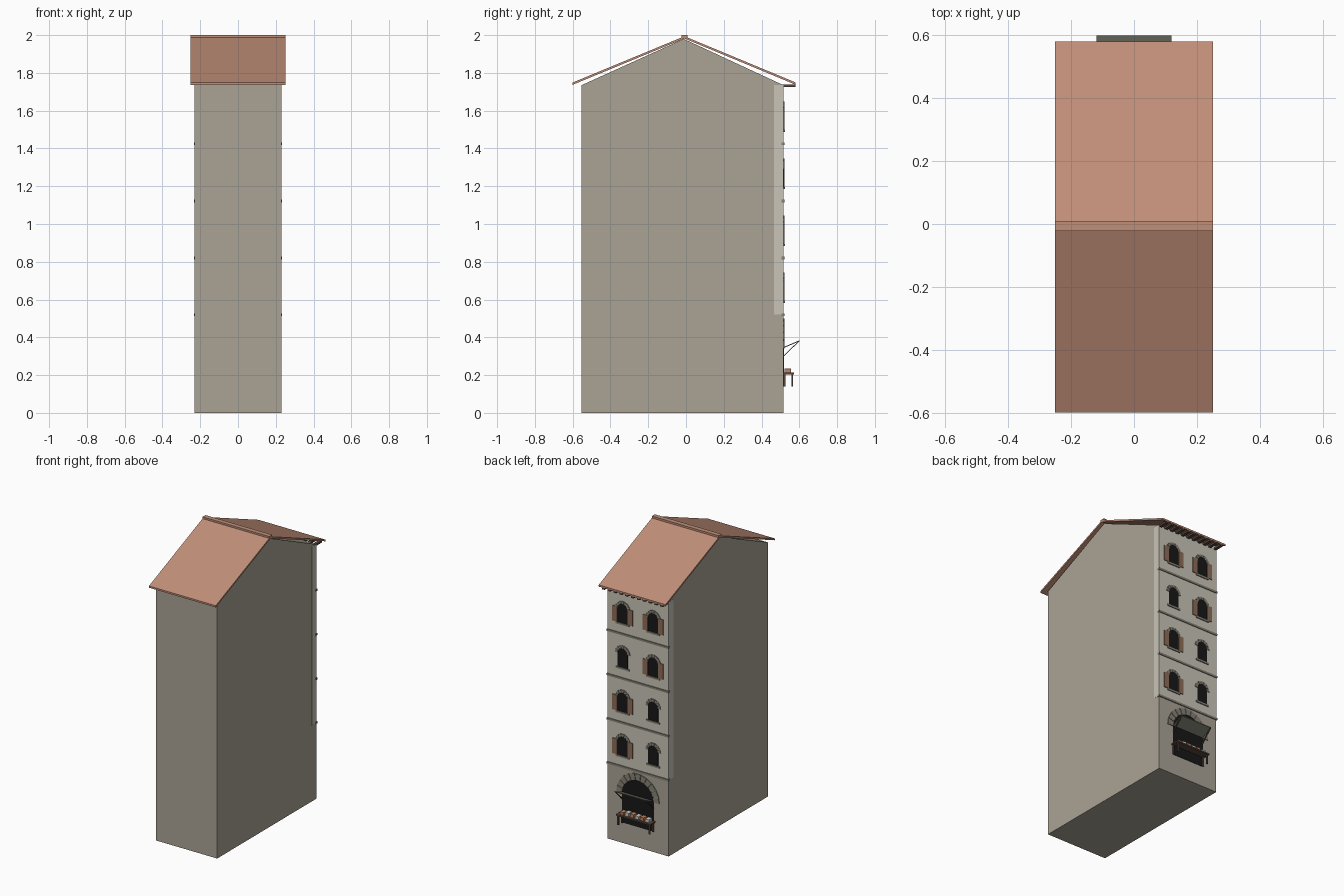
import bpy, bmesh, math, random
from mathutils import Matrix

if "Cube" in bpy.data.objects:
    bpy.data.objects.remove(bpy.data.objects["Cube"])
random.seed(3)

def mat(name, r, g, b):
    m = bpy.data.materials.new(name)
    m.diffuse_color = (*[(c / 255) ** 2.2 for c in (r, g, b)], 1)
    m.use_nodes = True
    m.node_tree.nodes["Principled BSDF"].inputs["Base Color"].default_value = m.diffuse_color
    return m

STONE = mat("wall stone", 168, 161, 148)
PLASTER = mat("pale plaster", 200, 195, 182)
TILE = mat("roof tile", 190, 141, 119)
TRIM = mat("trim stone", 134, 129, 117)
WOOD = mat("dark wood", 88, 74, 64)
SHUTTER = mat("shutter wood", 140, 108, 88)
DARK = mat("opening dark", 30, 30, 30)
CLOTH = mat("awning grey", 124, 125, 113)
GOODS_A = mat("goods clay", 196, 128, 92)
GOODS_B = mat("goods white", 205, 203, 196)

FY = 0.516                                   # facade plane, facing +y

def finish(name, bm, m):
    bmesh.ops.recalc_face_normals(bm, faces=bm.faces)
    me = bpy.data.meshes.new(name)
    bm.to_mesh(me)
    bm.free()
    me.materials.append(m)
    ob = bpy.data.objects.new(name, me)
    bpy.context.collection.objects.link(ob)
    return ob

def add_box(bm, x0, x1, y0, y1, z0, z1):
    M = Matrix.Translation(((x0 + x1) / 2, (y0 + y1) / 2, (z0 + z1) / 2)) @ \
        Matrix.Diagonal((x1 - x0, y1 - y0, z1 - z0, 1))
    bmesh.ops.create_cube(bm, size=1, matrix=M)

def boxes(name, m, *dims):
    bm = bmesh.new()
    for d in dims:
        add_box(bm, *d)
    return finish(name, bm, m)

def add_prism(bm, pts, axis, a, b):
    """Extrude a 2D profile: axis 'x' takes (y,z), axis 'y' takes (x,z)."""
    put = (lambda p, t: (t, p[0], p[1])) if axis == 'x' else (lambda p, t: (p[0], t, p[1]))
    f = bm.faces.new([bm.verts.new(put(p, a)) for p in pts])
    g = bmesh.ops.extrude_face_region(bm, geom=[f])
    off = [b - a if axis == 'x' else 0, b - a if axis == 'y' else 0, 0]
    bmesh.ops.translate(bm, vec=off, verts=[v for v in g['geom'] if isinstance(v, bmesh.types.BMVert)])

def prism(name, m, pts, axis, a, b):
    bm = bmesh.new()
    add_prism(bm, pts, axis, a, b)
    return finish(name, bm, m)

def arch_opening(name, cx, w, z0, spring, n=12):
    r = w / 2
    pts = [(cx - r, z0), (cx + r, z0)]
    pts += [(cx + r * math.cos(math.pi * i / n), spring + r * math.sin(math.pi * i / n)) for i in range(n + 1)]
    prism(name, DARK, pts, 'y', FY - 0.003, FY + 0.0025)

def arch_stones(name, cx, r0, r1, spring, n, depth):
    bm = bmesh.new()
    gap = 0.04
    for i in range(n):
        a, b = math.pi * (i + gap) / n, math.pi * (i + 1 - gap) / n
        pts = [(cx + r * math.cos(t), spring + r * math.sin(t))
               for r, t in ((r0, a), (r1, a), (r1, b), (r0, b))]
        add_prism(bm, pts, 'y', FY - 0.003, FY + depth)
    finish(name, bm, TRIM)

# walls: gabled stone body with plastered upper facade
prism("stone_body", STONE, [(-0.553, 0), (FY, 0), (FY, 1.735), (-0.012, 1.98), (-0.553, 1.735)], 'x', -0.23, 0.23)
boxes("plaster_facade", PLASTER, (-0.231, 0.231, 0.466, FY + 0.001, 0.52, 1.735))

# roof slabs and ridge
t = 0.012
prism("roof_front", TILE, [(-0.6, 1.737), (-0.008, 1.982), (-0.008, 1.982 + t), (-0.6, 1.737 + t)], 'x', -0.252, 0.252)
prism("roof_back", TILE, [(0.581, 1.737), (-0.008, 1.982), (-0.008, 1.982 + t), (0.581, 1.737 + t)], 'x', -0.252, 0.252)
boxes("roof_ridge", TILE, (-0.252, 0.252, -0.023, 0.009, 1.983, 2.0))

# rafter tails under the back eaves
boxes("rafter_tails", WOOD, *[(x - 0.01, x + 0.01, FY - 0.01, 0.579, 1.725, 1.738)
                              for x in [-0.22 + 0.044 * i for i in range(11)]])

# floor courses
COURSES = (0.52, 0.82, 1.122, 1.425)
boxes("floor_courses", TRIM, *[(-0.234, 0.234, FY - 0.01, FY + 0.006, z - 0.007, z + 0.007) for z in COURSES])

# windows: arch, sill, and shutters on some
shuttered = {(0, 1), (1, 1), (2, -1), (3, 1), (3, -1)}
for i, z in enumerate(COURSES):
    for s in (1, -1):
        cx, z0, sp = 0.115 * s, z + 0.075, z + 0.168
        tag = f"{i + 1}_{'a' if s > 0 else 'b'}"
        arch_opening("window_" + tag, cx, 0.076, z0, sp)
        arch_stones("window_arch_" + tag, cx, 0.038, 0.057, sp, 7, 0.005)
        boxes("window_sill_" + tag, TRIM, (cx - 0.05, cx + 0.05, FY - 0.005, FY + 0.007, z0 - 0.012, z0))
        if (i, s) in shuttered:
            boxes("shutters_" + tag, SHUTTER,
                  *[(cx + k * 0.058 - 0.019, cx + k * 0.058 + 0.019, FY - 0.002, FY + 0.006, z0, sp + 0.012)
                    for k in (1, -1)])

# shop front arch
arch_opening("shop_opening", 0, 0.24, 0.14, 0.34, 16)
arch_stones("shop_arch", 0, 0.12, 0.162, 0.34, 11, 0.005)

# raised awning flap with struts
prism("awning", CLOTH, [(FY, 0.343), (0.6, 0.379), (0.6, 0.384), (FY, 0.348)], 'x', -0.12, 0.12)
bm = bmesh.new()
for x in (-0.116, 0.116):
    add_prism(bm, [(FY, 0.297), (0.598, 0.377), (0.598, 0.382), (FY, 0.303)], 'x', x - 0.004, x + 0.004)
finish("awning_struts", bm, WOOD)

# market table
boxes("table_top", WOOD, (-0.13, 0.13, FY, 0.571, 0.204, 0.213))
boxes("table_legs", WOOD, *[(x - 0.005, x + 0.005, y - 0.004, y + 0.004, 0.14, 0.205)
                            for x in (-0.118, 0.118) for y in (0.522, 0.562)])

# goods on the table
for i in range(6):
    x = -0.095 + 0.038 * i
    h = random.uniform(0.018, 0.028)
    boxes(f"goods_{i + 1}", GOODS_A if i % 2 else GOODS_B,
          (x - 0.014, x + 0.014, 0.522, 0.557, 0.212, 0.212 + h))
